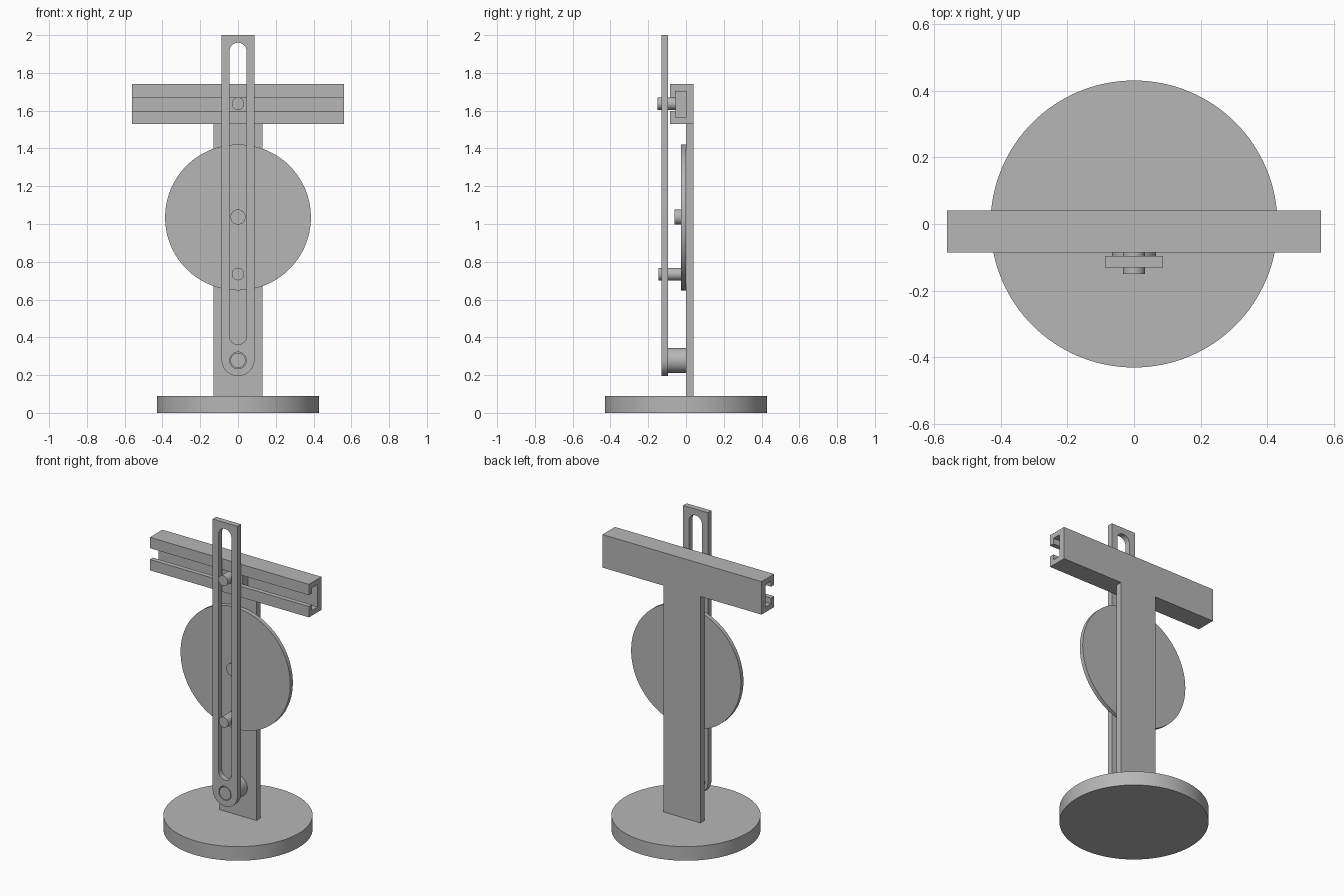
import bpy, bmesh
from math import pi, sin, cos, radians
from mathutils import Matrix

cube = bpy.data.objects.get("Cube")
if cube:
    bpy.data.objects.remove(cube, do_unlink=True)

grey = bpy.data.materials.new("plain grey")
grey.use_nodes = True
colour = (0.47, 0.47, 0.47, 1)
grey.diffuse_color = colour
grey.node_tree.nodes["Principled BSDF"].inputs["Base Color"].default_value = colour

FACING_FRONT = Matrix.Rotation(pi / 2, 4, 'X')      # profile in x, z
ALONG_X = Matrix(((0, 0, 1, 0), (1, 0, 0, 0), (0, 1, 0, 0), (0, 0, 0, 1)))  # profile in y, z


def finish(name, mesh, smooth=True):
    obj = bpy.data.objects.new(name, mesh)
    bpy.context.collection.objects.link(obj)
    mesh.materials.clear()
    mesh.materials.append(grey)
    if smooth:
        bpy.ops.object.select_all(action='DESELECT')
        obj.select_set(True)
        bpy.context.view_layer.objects.active = obj
        bpy.ops.object.shade_smooth_by_angle(angle=radians(30))
    return obj


def arc(cx, cz, r, start, end, steps=32):
    angles = [start + (end - start) * i / steps for i in range(steps + 1)]
    return [(cx + r * cos(a), cz + r * sin(a)) for a in angles]


def prism(name, loops, depth, matrix):
    """Extrude closed outlines, inner loops becoming holes."""
    curve = bpy.data.curves.new(name, 'CURVE')
    curve.dimensions = '2D'
    curve.fill_mode = 'BOTH'
    curve.extrude = depth / 2
    for loop in loops:
        spline = curve.splines.new('POLY')
        spline.points.add(len(loop) - 1)
        for point, (u, v) in zip(spline.points, loop):
            point.co = (u, v, 0, 1)
        spline.use_cyclic_u = True
    helper = bpy.data.objects.new(name + " helper", curve)
    bpy.context.collection.objects.link(helper)
    bpy.context.view_layer.update()
    graph = bpy.context.evaluated_depsgraph_get()
    mesh = bpy.data.meshes.new_from_object(helper.evaluated_get(graph))
    bpy.data.objects.remove(helper, do_unlink=True)
    mesh.transform(matrix)
    bm = bmesh.new()
    bm.from_mesh(mesh)
    bmesh.ops.remove_doubles(bm, verts=bm.verts, dist=0.0001)
    bmesh.ops.recalc_face_normals(bm, faces=bm.faces)
    bm.to_mesh(mesh)
    bm.free()
    return finish(name, mesh)


def box(name, x, y, z):
    bm = bmesh.new()
    bmesh.ops.create_cube(bm, size=1)
    for v in bm.verts:
        v.co = [lo + (c + 0.5) * (hi - lo) for c, (lo, hi) in zip(v.co, (x, y, z))]
    mesh = bpy.data.meshes.new(name)
    bm.to_mesh(mesh)
    bm.free()
    return finish(name, mesh, smooth=False)


def cylinder(name, radius, depth, matrix, segments=64):
    bm = bmesh.new()
    bmesh.ops.create_cone(bm, cap_ends=True, segments=segments, radius1=radius,
                          radius2=radius, depth=depth, matrix=matrix)
    mesh = bpy.data.meshes.new(name)
    bm.to_mesh(mesh)
    bm.free()
    return finish(name, mesh)


def pin(name, radius, z, front, back, segments=64):
    place = Matrix.Translation((0, (front + back) / 2, z)) @ FACING_FRONT
    return cylinder(name, radius, back - front, place, segments)


# Round foot and upright
cylinder("base", 0.43, 0.09, Matrix.Translation((0, 0, 0.045)), 128)
box("column", (-0.13, 0.13), (0, 0.04), (0.09, 1.53))

# Guide rail with a T-shaped slot open to the front
upper = [(-0.086, 0.036), (-0.056, 0.036), (-0.056, 0.072), (0.0, 0.072)]
outline = [(0.04, -0.105), (0.04, 0.105), (-0.086, 0.105)] + upper
outline += [(y, -z) for y, z in reversed(upper)] + [(-0.086, -0.105)]
prism("guide_rail", [[(y, z + 1.635) for y, z in outline]], 1.12, ALONG_X)

# Sliding block and its pin
box("slider_block", (-0.07, 0.07), (-0.055, -0.001), (1.565, 1.705))
pin("slider_pin", 0.033, 1.637, -0.15, -0.055)

# Turning disc, its axle and crank pin
pin("crank_disc", 0.386, 1.035, -0.026, 0, 128)
pin("disc_axle", 0.04, 1.037, -0.062, -0.026)
pin("crank_pin", 0.033, 0.735, -0.145, -0.026)

# Slotted swinging arm
arm = arc(0, 0.282, 0.087, pi, 2 * pi) + [(0.087, 2.0), (-0.087, 2.0)]
slot = arc(0, 0.407, 0.045, pi, 2 * pi) + arc(0, 1.915, 0.045, 0, pi)
hole = arc(0, 0.278, 0.044, 0, 2 * pi, 48)[:-1]
prism("slotted_arm", [arm, slot, hole], 0.035,
      Matrix.Translation((0, -0.113, 0)) @ FACING_FRONT)

# Lower pivot
pin("pivot_boss", 0.066, 0.278, -0.0955, 0)
pin("pivot_pin", 0.04, 0.278, -0.13, -0.0955)
